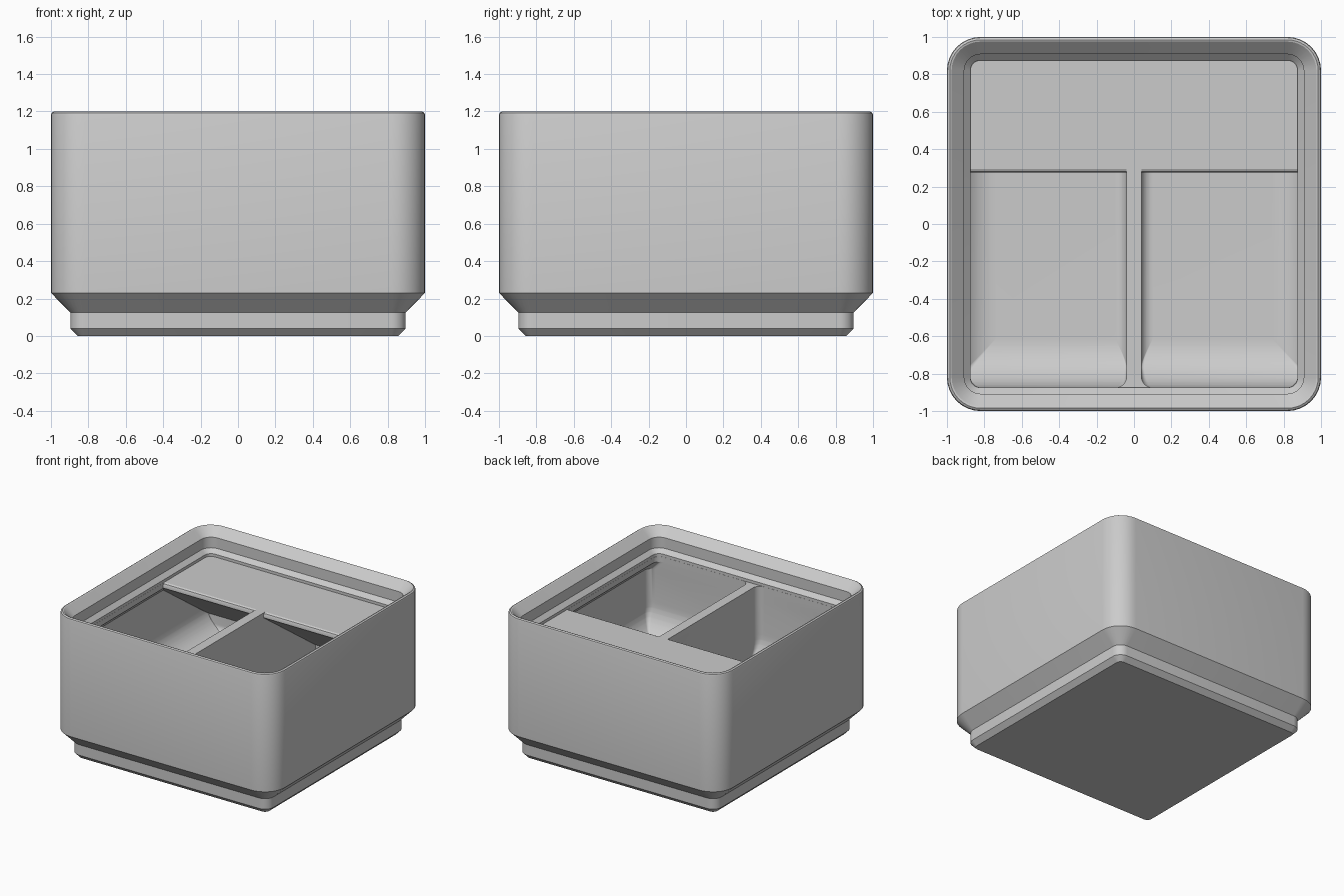
import bpy, bmesh, math

if "Cube" in bpy.data.objects:
    bpy.data.objects.remove(bpy.data.objects["Cube"])

FLOOR, LEDGE = 0.337, 0.99      # pocket floor and shelf heights

grey = bpy.data.materials.new("light grey")
grey.diffuse_color = (0.6, 0.6, 0.6, 1)
grey.use_nodes = True
grey.node_tree.nodes["Principled BSDF"].inputs["Base Color"].default_value = grey.diffuse_color


def rounded_rect(x0, x1, y0, y1, radii, n=8):
    """Corner order: right back, left back, left front, right front."""
    pts = []
    corners = [(x1, y1, -1, -1), (x0, y1, 1, -1), (x0, y0, 1, 1), (x1, y0, -1, 1)]
    for i, ((cx, cy, sx, sy), r) in enumerate(zip(corners, radii)):
        for k in range(n + 1):
            a = math.pi / 2 * (i + k / n)
            pts.append((cx + sx * r + r * math.cos(a), cy + sy * r + r * math.sin(a)))
    return pts


def loft(name, rings):
    """Closed solid through a stack of (outline, z) rings."""
    bm = bmesh.new()
    loops = [[bm.verts.new((x, y, z)) for x, y in pts] for pts, z in rings]
    for a, b in zip(loops, loops[1:]):
        for i in range(len(a)):
            j = (i + 1) % len(a)
            bm.faces.new((a[i], a[j], b[j], b[i]))
    bm.faces.new(loops[0][::-1])
    bm.faces.new(loops[-1])
    bmesh.ops.recalc_face_normals(bm, faces=bm.faces)
    mesh = bpy.data.meshes.new(name)
    bm.to_mesh(mesh)
    bm.free()
    mesh.materials.append(grey)
    obj = bpy.data.objects.new(name, mesh)
    bpy.context.collection.objects.link(obj)
    return obj


# Bin: stepped foot, straight walls, rounded rim and inner stacking lip
profile = [(0.858, 0.039, 0), (0.896, 0.077, 0.039), (0.896, 0.077, 0.125),
           (1, 0.18, 0.23), (1, 0.18, 1.182), (0.996, 0.176, 1.193),
           (0.985, 0.165, 1.2), (0.975, 0.155, 1.197), (0.908, 0.088, 1.133),
           (0.908, 0.088, 1.046), (0.875, 0.055, 1.013), (0.875, 0.055, LEDGE)]
bin_body = loft("storage_bin", [(rounded_rect(-h, h, -h, h, [r] * 4), z) for h, r, z in profile])


def fillet(h, r):
    """Inset of a rounded floor edge at height h above the floor."""
    return 0 if h >= r else r - math.sqrt(max(0, r * r - (r - h) ** 2))


def lerp_table(z, table):
    for (z0, v0), (z1, v1) in zip(table, table[1:]):
        if z <= z1:
            return v0 + (v1 - v0) * max(0, z - z0) / (z1 - z0)
    return table[-1][1]


# Pocket limits by height: side wall under the lip, back wall under the sloping shelf
SIDE = [(0, 0.95), (0.87, 0.95), (0.946, 0.874), (2, 0.874)]
BACK = [(0, 0.95), (0.47, 0.95), (0.95, 0.275), (0.97, 0.275), (0.983, 0.281), (LEDGE, 0.295), (2, 0.295)]

levels = {round(FLOOR + r * (1 - math.cos(math.pi / 2 * k / 10)), 4)
          for r in (0.06, 0.21, 0.26) for k in range(11)}
levels = sorted(levels | {0.47, 0.87, 0.946, 0.95, 0.97, 0.983, LEDGE, 1.03})


def pocket_ring(z, s):
    h = z - FLOOR
    outer = lerp_table(z, SIDE) - fillet(h, 0.21)
    inner = 0.04 + fillet(h, 0.06)
    front = -0.874 + fillet(h, 0.26)          # front scoop
    back = lerp_table(z, BACK) - fillet(h, 0.06)
    rf = 0.003 + 0.055 * min(1, h / 0.26)
    x0, x1 = sorted((s * inner, s * outer))
    return rounded_rect(x0, x1, front, back, [0.002, 0.002, rf, rf])


# Cut the two pockets, leaving the divider and the shelf
for s, side in ((-1, "left"), (1, "right")):
    cutter = loft(side + "_pocket_cutter", [(pocket_ring(z, s), z) for z in levels])
    cutter.hide_render = True
    cutter.hide_viewport = True
    mod = bin_body.modifiers.new(side + "_pocket", 'BOOLEAN')
    mod.operation = 'DIFFERENCE'
    mod.solver = 'EXACT'
    mod.object = cutter

# Bake the cuts and drop the helpers
deps = bpy.context.evaluated_depsgraph_get()
result = bpy.data.meshes.new_from_object(bin_body.evaluated_get(deps))
bin_body.modifiers.clear()
bin_body.data = result
for obj in [o for o in bpy.data.objects if o.hide_render]:
    bpy.data.objects.remove(obj)

bpy.context.view_layer.objects.active = bin_body
bin_body.select_set(True)
bpy.ops.object.shade_smooth_by_angle(angle=math.radians(25))
